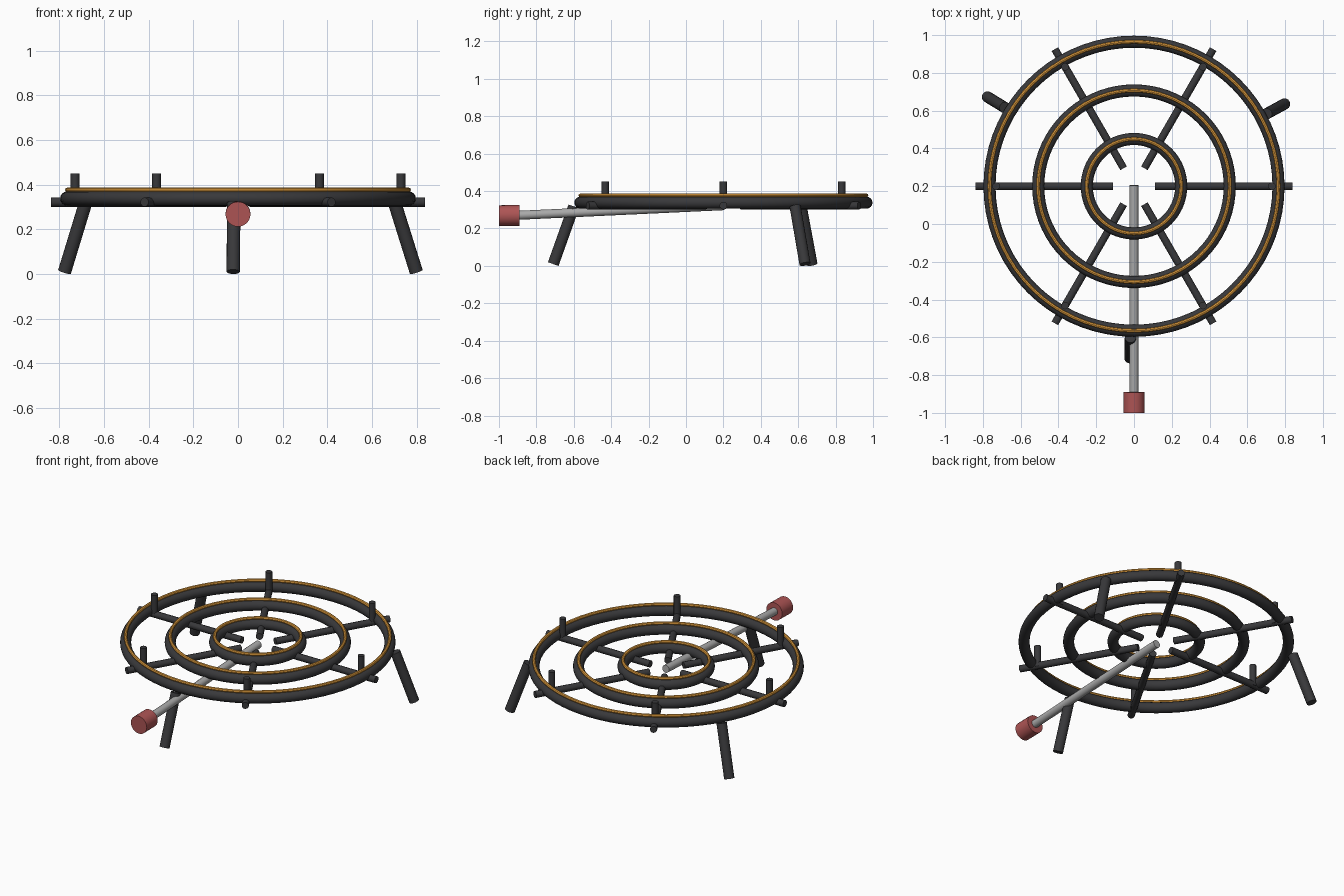
import bpy
from math import cos, sin, pi, radians
from mathutils import Vector

if "Cube" in bpy.data.objects:
    bpy.data.objects.remove(bpy.data.objects["Cube"])

CY = 0.2  # burner centre along y


def material(name, color):
    m = bpy.data.materials.new(name)
    m.diffuse_color = (*color, 1)
    m.use_nodes = True
    m.node_tree.nodes["Principled BSDF"].inputs["Base Color"].default_value = m.diffuse_color
    return m


iron = material("cast_iron", (0.04, 0.04, 0.043))
flame = material("orange", (0.8, 0.36, 0.05))
red = material("red", (0.42, 0.09, 0.09))
steel = material("steel", (0.4, 0.4, 0.4))


def finish(name, mat):
    ob = bpy.context.object
    ob.name = name
    ob.data.materials.append(mat)
    bpy.ops.object.shade_smooth_by_angle(angle=radians(40))


def rod(name, a, b, r, mat, sides=16):
    a, b = Vector(a), Vector(b)
    d = b - a
    bpy.ops.mesh.primitive_cylinder_add(
        vertices=sides, radius=r, depth=d.length, location=(a + b) / 2,
        rotation=d.to_track_quat('Z', 'Y').to_euler())
    finish(name, mat)


def ring(name, major, minor, z, mat, tube):
    bpy.ops.mesh.primitive_torus_add(
        major_radius=major, minor_radius=minor, location=(0, CY, z),
        major_segments=72, minor_segments=tube)
    finish(name, mat)


def polar(r, ang, z):
    return (r * cos(ang), CY + r * sin(ang), z)


# burner rings, each with a thin flame ring on top
for i, r in enumerate((0.25, 0.507, 0.765)):
    ring(f"burner_ring_{i}", r, 0.032, 0.338, iron, 16)
    ring(f"flame_ring_{i}", r, 0.01, 0.377, flame, 8)

# support spokes and upright pot stops
for i in range(6):
    a = i * pi / 3
    rod(f"spoke_{i}", polar(0.11, a, 0.322), polar(0.838, a, 0.322), 0.021, iron, 10)
    rod(f"pot_stop_{i}", polar(0.73, a, 0.31), polar(0.73, a, 0.45), 0.02, iron, 12)

# splayed legs
for i in range(3):
    a = 0.5 + i * 2 * pi / 3
    rod(f"leg_{i}", polar(0.91, a, 0.01), polar(0.80, a, 0.318), 0.03, iron)

# gas pipe and valve knob
rod("gas_pipe", (0, 0.205, 0.322), (0, -0.93, 0.269), 0.024, steel)
rod("valve_knob", (0, -0.89, 0.27), (0, -1.0, 0.268), 0.056, red, 24)
